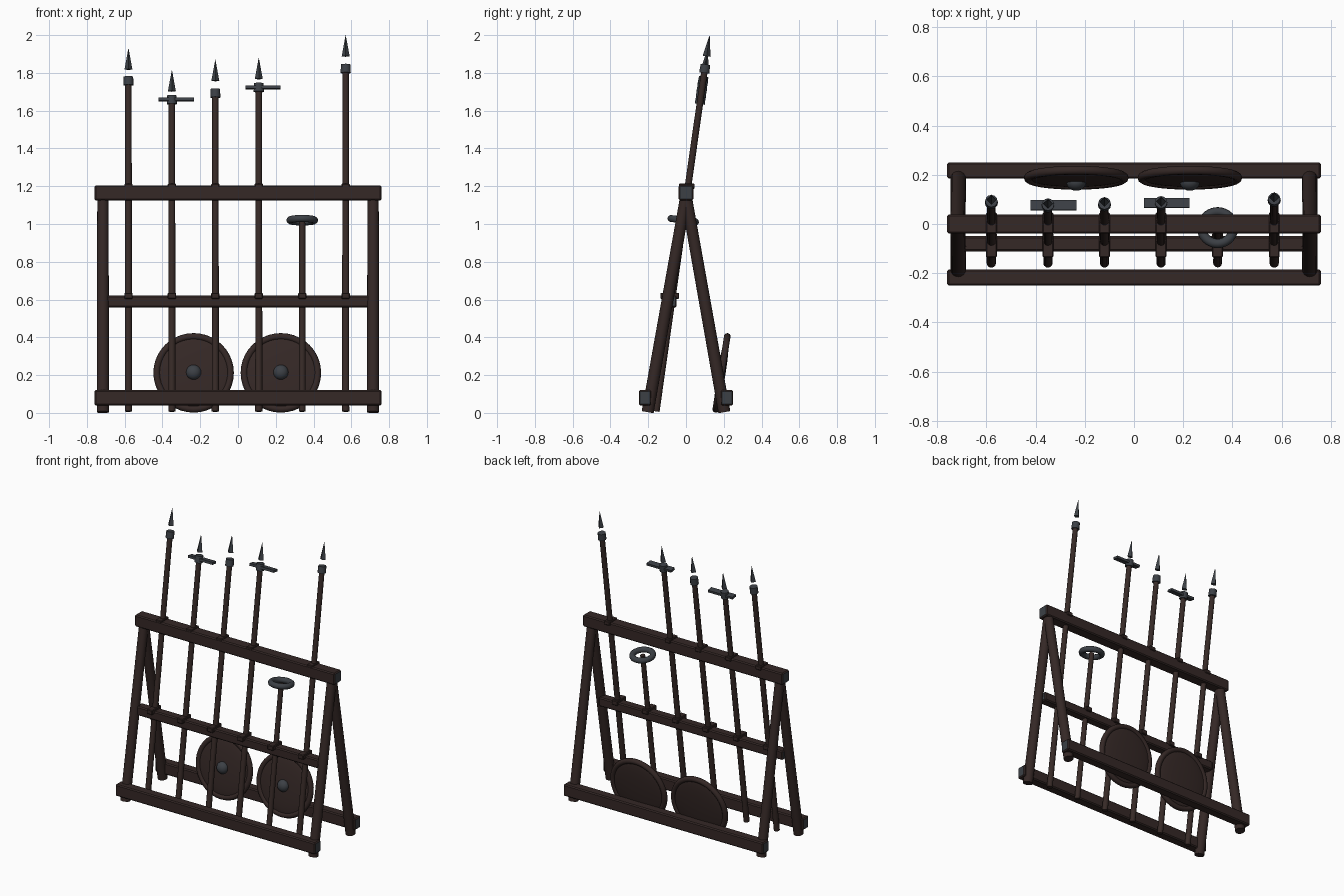
import bpy, bmesh, math
from mathutils import Vector, Matrix

if "Cube" in bpy.data.objects:
    bpy.data.objects.remove(bpy.data.objects["Cube"])


def material(name, rgb):
    m = bpy.data.materials.new(name)
    m.diffuse_color = (*rgb, 1)
    m.use_nodes = True
    m.node_tree.nodes["Principled BSDF"].inputs["Base Color"].default_value = m.diffuse_color
    return m


WOOD = material("dark wood", (0.035, 0.021, 0.019))
SHAFT = material("shaft wood", (0.038, 0.023, 0.020))
METAL = material("dark iron", (0.045, 0.051, 0.060))


def finish(name, bm, mats, smooth=True):
    me = bpy.data.meshes.new(name)
    bm.to_mesh(me)
    bm.free()
    ob = bpy.data.objects.new(name, me)
    bpy.context.collection.objects.link(ob)
    for m in mats:
        me.materials.append(m)
    if smooth:
        bpy.ops.object.select_all(action='DESELECT')
        ob.select_set(True)
        bpy.context.view_layer.objects.active = ob
        bpy.ops.object.shade_smooth_by_angle(angle=math.radians(40))
    return ob


def frame(center, axis):
    # local z turned to the axis, local x kept on world x
    z = Vector(axis).normalized()
    x = Vector((1, 0, 0))
    y = z.cross(x).normalized()
    return Matrix.Translation(center) @ Matrix((x, y, z)).transposed().to_4x4()


def rod(name, a, b, r1, r2, mat, n=16, smooth=True):
    a, b = Vector(a), Vector(b)
    bm = bmesh.new()
    bmesh.ops.create_cone(bm, cap_ends=True, segments=n, radius1=r1, radius2=r2,
                          depth=(b - a).length, matrix=frame((a + b) / 2, b - a))
    return finish(name, bm, [mat], smooth)


def box(name, center, size, mat, bevel=0.0, ends=None, axis=(0, 0, 1)):
    bm = bmesh.new()
    bmesh.ops.create_cube(bm, size=1, matrix=Matrix.Diagonal((*size, 1)))
    if bevel:
        bmesh.ops.bevel(bm, geom=bm.edges[:], offset=bevel, segments=1, affect='EDGES')
    bm.normal_update()
    if ends:
        for f in bm.faces:
            f.material_index = int(abs(f.normal.x) > 0.9)
    bm.transform(frame(center, axis))
    return finish(name, bm, [mat, ends] if ends else [mat], False)


def ring(name, center, axis, R, r, mat, n=40, k=10):
    bm = bmesh.new()
    rows = []
    for i in range(n):
        t = 2 * math.pi * i / n
        row = []
        for j in range(k):
            p = 2 * math.pi * j / k
            d = R + r * math.cos(p)
            row.append(bm.verts.new((d * math.cos(t), d * math.sin(t), r * math.sin(p))))
        rows.append(row)
    for i in range(n):
        a, b = rows[i], rows[(i + 1) % n]
        for j in range(k):
            bm.faces.new((a[j], b[j], b[(j + 1) % k], a[(j + 1) % k]))
    bm.transform(frame(center, axis))
    return finish(name, bm, [mat])


def dome(name, center, axis, size, mat, n=32):
    bm = bmesh.new()
    bmesh.ops.create_uvsphere(bm, u_segments=n, v_segments=n // 2, radius=1,
                              matrix=frame(center, axis) @ Matrix.Diagonal((*size, 1)))
    return finish(name, bm, [mat])


# A-frame legs and foot beams
for sy, side in ((-1, "front"), (1, "back")):
    for sx in (-1, 1):
        rod(side + "_leg", (sx * 0.715, sy * 0.203, 0.004), (sx * 0.715, 0, 1.15),
            0.032, 0.030, WOOD)
    box(side + "_foot_beam", (0, sy * 0.217, 0.08), (1.52, 0.066, 0.08), WOOD, 0.007, METAL)

# top and middle beams
box("top_beam", (0, 0, 1.165), (1.52, 0.078, 0.08), WOOD, 0.007, METAL)
box("middle_beam", (0, -0.08, 0.59), (1.40, 0.062, 0.062), WOOD, 0.007, METAL)

# leaning weapons: x, height of ferrule top, height of tip, has crossbar
def on_line(x, z):
    return Vector((x, -0.16 + 0.1425 * z, z))


LEAN = Vector((0, 0.1425, 1)).normalized()
weapons = [(-0.58, 1.78, 1.93, False), (-0.35, 1.68, 1.815, True),
           (-0.12, 1.715, 1.87, False), (0.11, 1.745, 1.88, True),
           (0.57, 1.845, 2.0, False)]
for x, zf, tip, bar in weapons:
    rod("spear_shaft", on_line(x, 0.008), on_line(x, zf - 0.02), 0.019, 0.017, SHAFT, 12)
    rod("spear_ferrule", on_line(x, zf - 0.045), on_line(x, zf), 0.027, 0.025, METAL, 12)
    # four-sided point floating just above the ferrule
    rod("spear_point", on_line(x, tip - 0.112), on_line(x, tip), 0.021, 0.0005, METAL, 4, False)
    if bar:
        box("spear_crossbar", on_line(x + 0.023, zf - 0.022), (0.186, 0.04, 0.016),
            METAL, axis=LEAN)
    box("top_holder", (x, 0.004, 1.20), (0.044, 0.084, 0.028), WOOD, 0.004)

# short staff with ring head
rod("ring_staff_shaft", on_line(0.34, 0.008), on_line(0.34, 1.02), 0.018, 0.016, SHAFT, 12)
ring("ring_staff_head", on_line(0.34, 1.02), LEAN, 0.065, 0.019, METAL)

# holders on the middle beam
for x in [w[0] for w in weapons] + [0.34]:
    box("middle_holder", (x, -0.086, 0.62), (0.044, 0.10, 0.032), WOOD, 0.004)

# round shields leaning on the rear foot beam
tilt = math.radians(9)
facing = Vector((0, -math.cos(tilt), math.sin(tilt)))
for x in (-0.235, 0.227):
    c = Vector((x, 0.188, 0.212))
    dome("shield_board", c, facing, (0.198, 0.198, 0.022), WOOD, 40)
    ring("shield_rim", c, facing, 0.195, 0.018, WOOD)
    dome("shield_boss", c + facing * 0.02, facing, (0.04, 0.04, 0.033), METAL, 20)
